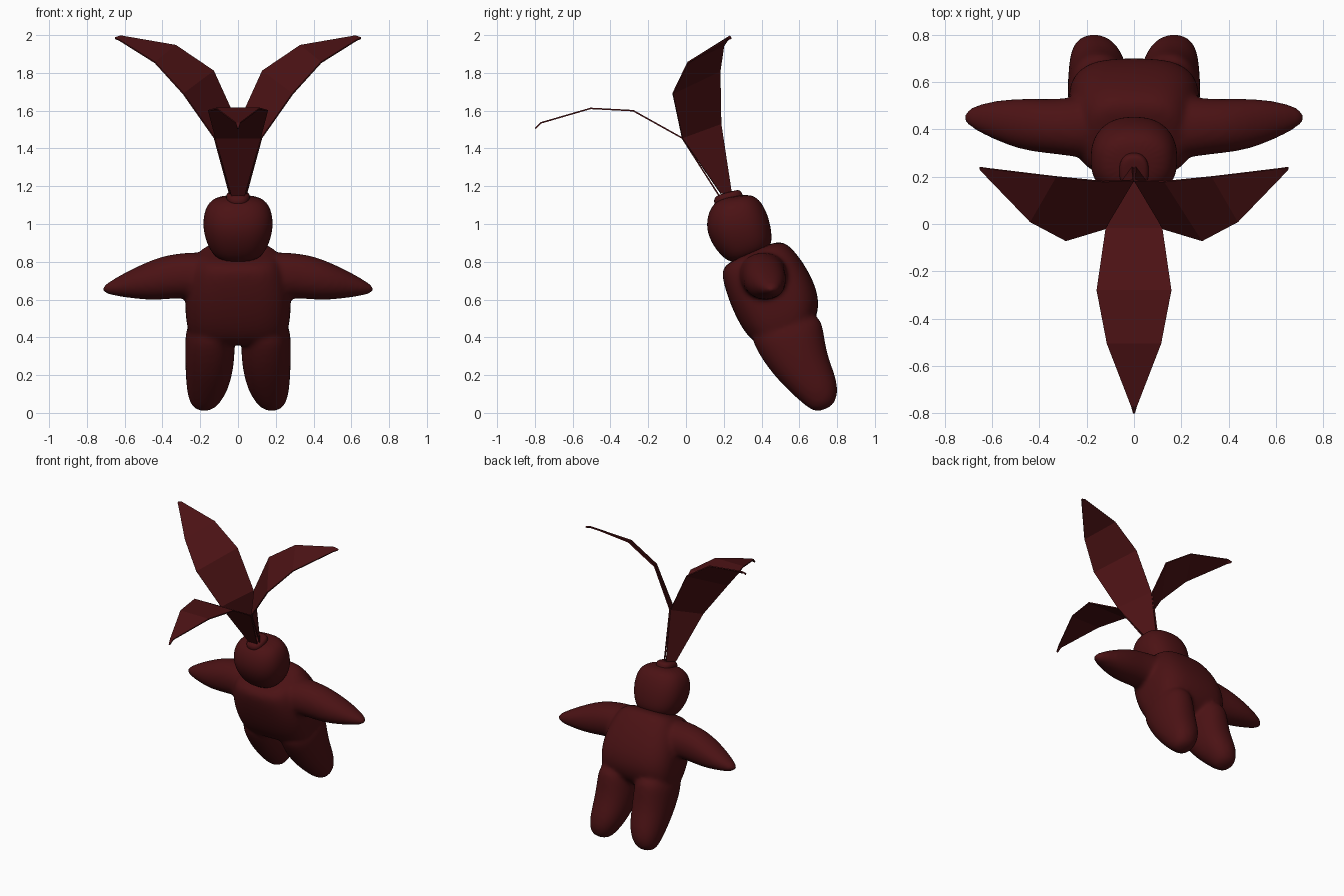
import bpy
import math
from mathutils import Vector

cube = bpy.data.objects.get("Cube")
if cube:
    bpy.data.objects.remove(cube)

red = bpy.data.materials.new("dark red")
red.use_nodes = True
COLOUR = (0.07, 0.006, 0.007, 1)
red.diffuse_color = COLOUR
red.node_tree.nodes["Principled BSDF"].inputs["Base Color"].default_value = COLOUR

SIDES = 24


def make_object(name, verts, faces, smooth):
    mesh = bpy.data.meshes.new(name)
    mesh.from_pydata(verts, [], faces)
    mesh.materials.append(red)
    mesh.polygons.foreach_set("use_smooth", [smooth] * len(faces))
    obj = bpy.data.objects.new(name, mesh)
    bpy.context.collection.objects.link(obj)
    return obj


def loft(rings, power, verts, faces):
    """Skin a closed tube over rings given as centre, half axis u, half axis v."""
    start = len(verts)
    for c, u, v in rings:
        for i in range(SIDES):
            a = 2 * math.pi * i / SIDES
            cu = math.copysign(abs(math.cos(a)) ** (2 / power), math.cos(a))
            cv = math.copysign(abs(math.sin(a)) ** (2 / power), math.sin(a))
            verts.append(c + u * cu + v * cv)
    for r in range(len(rings) - 1):
        for i in range(SIDES):
            j = (i + 1) % SIDES
            a, b = start + r * SIDES, start + (r + 1) * SIDES
            faces.append((a + i, a + j, b + j, b + i))
    last = start + (len(rings) - 1) * SIDES
    faces.append(tuple(range(start + SIDES - 1, start - 1, -1)))
    faces.append(tuple(range(last, last + SIDES)))


def tilted(profile, side=1):
    """Rings from x, half width, front y, front z, back y, back z."""
    out = []
    for x, w, fy, fz, by, bz in profile:
        front, back = Vector((x * side, fy, fz)), Vector((x * side, by, bz))
        out.append(((front + back) / 2, Vector((w, 0, 0)), (back - front) / 2))
    return out


def upright(profile, side):
    """Rings across x from x, y, z, half depth, half height."""
    return [(Vector((x * side, y, z)), Vector((0, ry, 0)) * side, Vector((0, 0, rz)))
            for x, y, z, ry, rz in profile]


torso = [
    (0, .25, .40, .33, .64, .40),
    (0, .28, .30, .43, .72, .55),
    (0, .285, .23, .58, .68, .70),
    (0, .25, .19, .71, .60, .83),
    (0, .21, .19, .77, .53, .905),
    (0, .15, .25, .81, .47, .91),
]
leg = [
    (.15, .12, .32, .45, .71, .56),
    (.148, .135, .37, .33, .73, .42),
    (.15, .13, .46, .20, .75, .30),
    (.16, .115, .56, .10, .80, .18),
    (.175, .085, .64, .03, .805, .09),
    (.18, .045, .69, .0, .775, .03),
]
arm = [
    (.12, .41, .73, .15, .13),
    (.30, .41, .728, .118, .12),
    (.40, .415, .715, .115, .117),
    (.50, .425, .695, .106, .097),
    (.60, .44, .677, .08, .066),
    (.68, .45, .66, .05, .036),
    (.72, .45, .655, .02, .014),
]

# Body: torso, legs and arms fused into one soft skin
verts, faces = [], []
loft(tilted(torso), 3, verts, faces)
for side in (1, -1):
    loft(tilted(leg, side), 2.2, verts, faces)
    loft(upright(arm, side), 2.1, verts, faces)
body = make_object("body", verts, faces, True)
body.modifiers.new("round", 'SUBSURF').levels = 2
fuse = body.modifiers.new("fuse", 'REMESH')
fuse.mode = 'VOXEL'
fuse.voxel_size = .014
fuse.use_smooth_shade = True
soften = body.modifiers.new("soften", 'SMOOTH')
soften.factor = .5
soften.iterations = 10

# Head and the stem collar on top of it
head = [
    (0, .10, .26, .78, .42, .85),
    (0, .15, .18, .83, .455, .89),
    (0, .183, .115, .93, .455, .96),
    (0, .188, .105, 1.02, .435, 1.05),
    (0, .16, .135, 1.10, .39, 1.135),
    (0, .09, .19, 1.14, .33, 1.16),
]
collar = [
    (0, .05, .17, 1.08, .31, 1.13),
    (0, .066, .145, 1.11, .30, 1.155),
    (0, .06, .15, 1.145, .29, 1.18),
    (0, .035, .19, 1.16, .265, 1.18),
]
for name, profile in (("head", head), ("stem_collar", collar)):
    verts, faces = [], []
    loft(tilted(profile), 2.4, verts, faces)
    part = make_object(name, verts, faces, True)
    part.modifiers.new("round", 'SUBSURF').levels = 2


def make_leaf(name, rows):
    """Thin faceted blade from pairs of edge points."""
    verts = [p for row in rows for p in row]
    faces = [(2 * i, 2 * i + 1, 2 * i + 3, 2 * i + 2) for i in range(len(rows) - 1)]
    leaf = make_object(name, verts, faces, False)
    thick = leaf.modifiers.new("thickness", 'SOLIDIFY')
    thick.thickness = .008
    thick.offset = 0


# Front leaf: half width, y, z along its arch
spine = [(.035, .175, 1.15), (.12, -.02, 1.455), (.158, -.28, 1.6),
         (.115, -.505, 1.612), (.012, -.77, 1.535), (.004, -.798, 1.505)]
make_leaf("front_leaf", [((-w, y, z), (w, y, z)) for w, y, z in spine])

# Side leaves: front edge and back edge points, mirrored
edges = [
    ((.045, .185, 1.16), (.005, .24, 1.17)),
    ((.125, -.02, 1.455), (.003, .185, 1.53)),
    ((.29, -.07, 1.69), (.13, .18, 1.81)),
    ((.44, .01, 1.855), (.33, .20, 1.945)),
    ((.632, .21, 1.975), (.62, .235, 1.995)),
    ((.65, .23, 1.98), (.652, .24, 1.985)),
]
for side, name in ((1, "left_leaf"), (-1, "right_leaf")):
    make_leaf(name, [[(x * side, y, z) for x, y, z in row] for row in edges])
